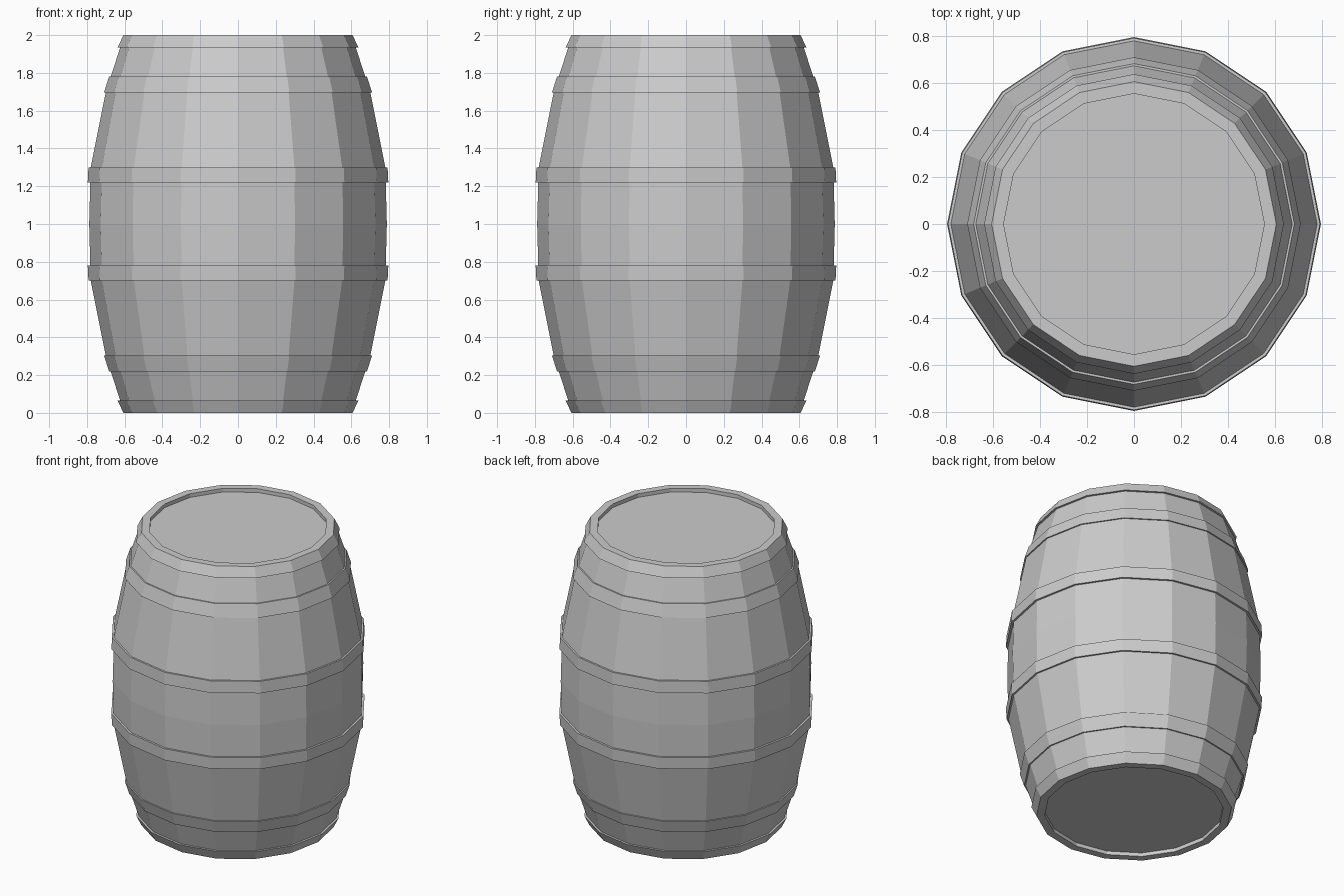
import bpy, bmesh
from math import cos, sin, pi

if "Cube" in bpy.data.objects:
    bpy.data.objects.remove(bpy.data.objects["Cube"])

SIDES = 16


def lathe(name, profile, ring=False):
    """Revolve (radius, z) points about z; ring closes the section, otherwise both ends are capped."""
    bm = bmesh.new()
    loops = [[bm.verts.new((r * cos(2 * pi * i / SIDES), r * sin(2 * pi * i / SIDES), z))
              for i in range(SIDES)] for r, z in profile]
    pairs = list(zip(loops, loops[1:]))
    if ring:
        pairs.append((loops[-1], loops[0]))
    else:
        bm.faces.new(loops[0])
        bm.faces.new(loops[-1])
    for a, b in pairs:
        for i in range(SIDES):
            j = (i + 1) % SIDES
            bm.faces.new((a[i], a[j], b[j], b[i]))
    bmesh.ops.recalc_face_normals(bm, faces=bm.faces)
    mesh = bpy.data.meshes.new(name)
    bm.to_mesh(mesh)
    bm.free()
    obj = bpy.data.objects.new(name, mesh)
    bpy.context.collection.objects.link(obj)
    return obj


def flip(profile):
    return [(r, 2 - z) for r, z in profile]


# Barrel body with recessed heads at both ends
half = [(0.555, 0.025), (0.555, 0), (0.602, 0), (0.70, 0.30), (0.78, 0.70)]
lathe("barrel_body", half + [(0.788, 1.0)] + flip(half)[::-1])

# Hoops, each mirrored about the middle of the barrel
hoops = {
    "end_hoop": [(0.60, 0), (0.606, 0), (0.638, 0.065), (0.60, 0.065)],
    "quarter_hoop": [(0.65, 0.22), (0.683, 0.22), (0.71, 0.305), (0.65, 0.305)],
    "middle_hoop": [(0.76, 0.70), (0.792, 0.70), (0.796, 0.78), (0.76, 0.78)],
}
for name, section in hoops.items():
    lathe("lower_" + name, section, ring=True)
    lathe("upper_" + name, flip(section), ring=True)
